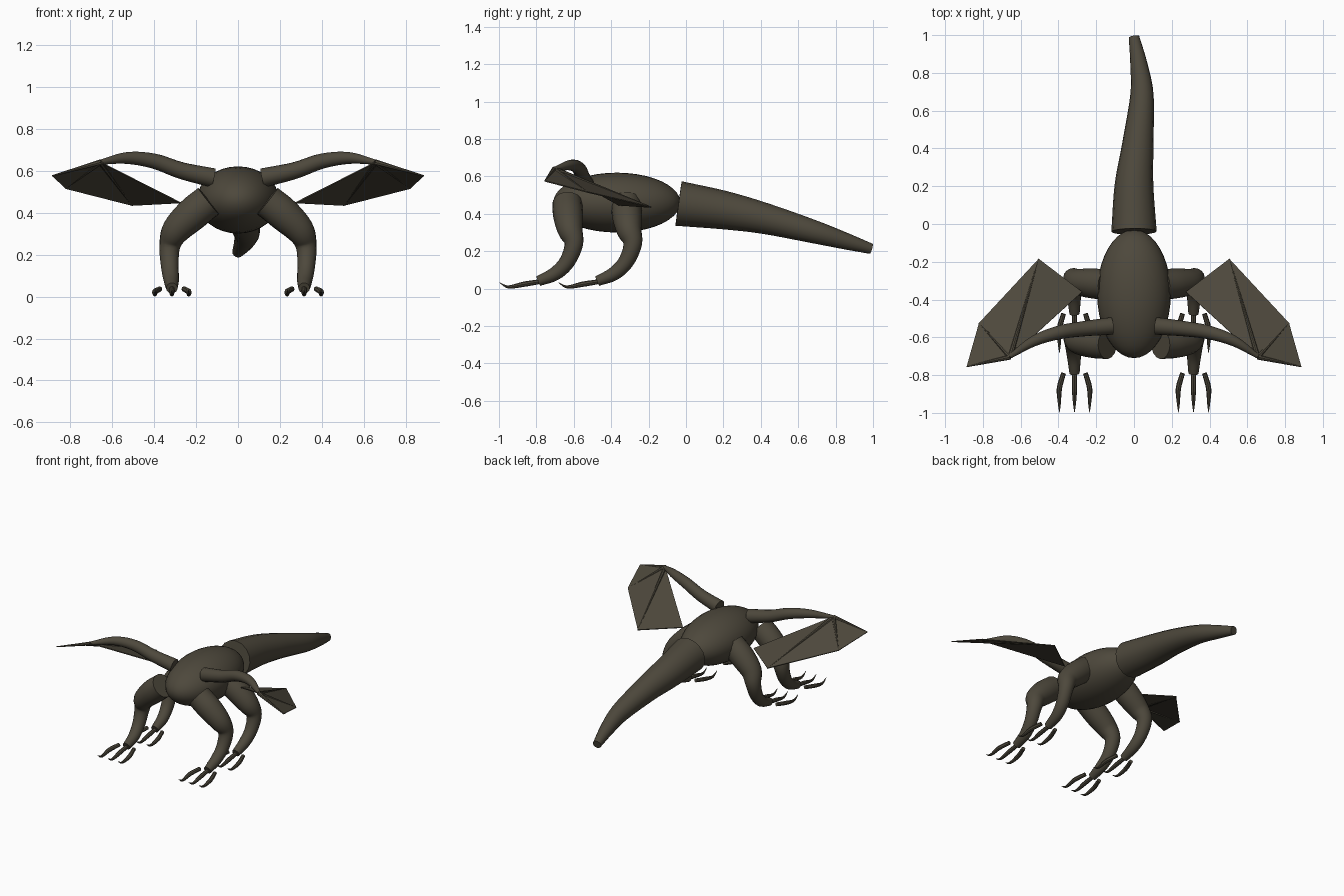
import bpy, bmesh, math
from mathutils import Vector

if "Cube" in bpy.data.objects:
    bpy.data.objects.remove(bpy.data.objects["Cube"])

# One dark hide colour for the whole creature
HIDE = (0.075, 0.065, 0.045, 1)
hide = bpy.data.materials.new("dark_brown_hide")
hide.diffuse_color = HIDE
hide.use_nodes = True
hide.node_tree.nodes["Principled BSDF"].inputs["Base Color"].default_value = HIDE


def finish(name, bm, smooth=True):
    bmesh.ops.recalc_face_normals(bm, faces=bm.faces)
    mesh = bpy.data.meshes.new(name)
    bm.to_mesh(mesh)
    bm.free()
    mesh.materials.append(hide)
    obj = bpy.data.objects.new(name, mesh)
    bpy.context.collection.objects.link(obj)
    if smooth:
        bpy.ops.object.select_all(action='DESELECT')
        obj.select_set(True)
        bpy.context.view_layer.objects.active = obj
        bpy.ops.object.shade_smooth_by_angle(angle=math.radians(40))
    return obj


def spline(points, steps):
    """Smooth curve through (x, y, z, radius) points."""
    pts = [Vector(p) for p in points]
    pts = [2 * pts[0] - pts[1]] + pts + [2 * pts[-1] - pts[-2]]
    out = []
    for a, b, c, d in zip(pts, pts[1:], pts[2:], pts[3:]):
        for i in range(steps):
            t = i / steps
            out.append(b + 0.5 * t * (c - a + t * (2 * a - 5 * b + 4 * c - d
                                                   + t * (3 * (b - c) + d - a))))
    return out + [pts[-2]]


def tube(name, points, sides=16, steps=5):
    """Tapered, capped tube swept along a smooth path."""
    path = spline(points, steps)
    centres = [p.to_3d() for p in path]
    bm = bmesh.new()
    rings = []
    normal = None
    for i, c in enumerate(centres):
        along = (centres[min(i + 1, len(path) - 1)] - centres[max(i - 1, 0)]).normalized()
        if normal is None:
            normal = along.orthogonal()
        normal = (normal - along * normal.dot(along)).normalized()
        other = along.cross(normal)
        angles = [math.tau * k / sides for k in range(sides)]
        rings.append([bm.verts.new(c + path[i].w * (math.cos(a) * normal + math.sin(a) * other))
                      for a in angles])
    for low, high in zip(rings, rings[1:]):
        for k in range(sides):
            n = (k + 1) % sides
            bm.faces.new((low[k], low[n], high[n], high[k]))
    bm.faces.new(rings[0])
    bm.faces.new(rings[-1])
    return finish(name, bm)


def mirrored(points, side):
    return [(p[0] * side, *p[1:]) for p in points]


def shifted(points, dx, dy):
    return [(x + dx, y + dy, z, r) for x, y, z, r in points]


# Egg-shaped body
bm = bmesh.new()
bmesh.ops.create_uvsphere(bm, u_segments=32, v_segments=20, radius=1)
for v in bm.verts:
    v.co = Vector((v.co.x * 0.195, v.co.z * 0.34 - 0.37, v.co.y * 0.16 + 0.46))
finish("body", bm)

# Heavy drooping tail
tube("tail", [(0, -0.04, 0.455, 0.12), (0.0, 0.2, 0.42, 0.103), (0.02, 0.42, 0.375, 0.083),
              (0.042, 0.68, 0.305, 0.062), (0.025, 0.85, 0.255, 0.045), (0, 0.99, 0.213, 0.028)])

LEG = [(0.14, -0.635, 0.455, 0.08), (0.22, -0.63, 0.39, 0.08), (0.295, -0.62, 0.315, 0.068),
       (0.325, -0.6, 0.24, 0.05), (0.325, -0.635, 0.145, 0.042), (0.318, -0.7, 0.08, 0.037),
       (0.315, -0.79, 0.04, 0.027)]
TOE = [(0.315, -0.79, 0.036, 0.013), (0.315, -0.87, 0.023, 0.014),
       (0.315, -0.95, 0.009, 0.008), (0.315, -0.998, 0.033, 0.001)]
ARM = [(0.118, -0.54, 0.565, 0.046), (0.27, -0.555, 0.6, 0.04), (0.4, -0.575, 0.645, 0.036),
       (0.53, -0.62, 0.66, 0.028), (0.655, -0.7, 0.64, 0.012)]

# Wing outline: wrist, tip, outer rear corner, long rear corner, inner corner
WRIST, TIP, OUTER, REAR, INNER = [(0.655, -0.705, 0.64), (0.885, -0.755, 0.575),
                                  (0.82, -0.525, 0.515), (0.505, -0.185, 0.435),
                                  (0.275, -0.36, 0.447)]

for side, label in ((1, "left"), (-1, "right")):
    # Legs and toes
    for end, dy in (("front", 0), ("rear", 0.315)):
        tube(f"{end}_leg_{label}", mirrored(shifted(LEG, 0, dy), side))
        for spread, toe in ((-1, "inner"), (0, "middle"), (1, "outer")):
            pts = shifted(TOE, spread * 0.08, dy)
            x, y, z, r = pts[0]
            pts[0] = (x - spread * 0.022, y, z, r)
            tube(f"{end}_{toe}_toe_{label}", mirrored(pts, side), sides=8, steps=4)
    # Wing arm and finger bones
    tube(f"wing_arm_{label}", mirrored(ARM, side))
    for corner, finger in ((TIP, "tip"), (OUTER, "outer"), (REAR, "rear")):
        tube(f"wing_{finger}_finger_{label}",
             mirrored([(*WRIST, 0.013), (*corner, 0.003)], side), sides=8, steps=2)
    # Thin wing skin stretched between the fingers
    bm = bmesh.new()
    wrist, *rim = [bm.verts.new(p) for p in mirrored([WRIST, TIP, OUTER, REAR, INNER], side)]
    for a, b in zip(rim, rim[1:]):
        bm.faces.new((wrist, a, b))
    skin = finish(f"wing_skin_{label}", bm, smooth=False)
    thick = skin.modifiers.new("thickness", 'SOLIDIFY')
    thick.thickness = 0.006
    thick.offset = 0
